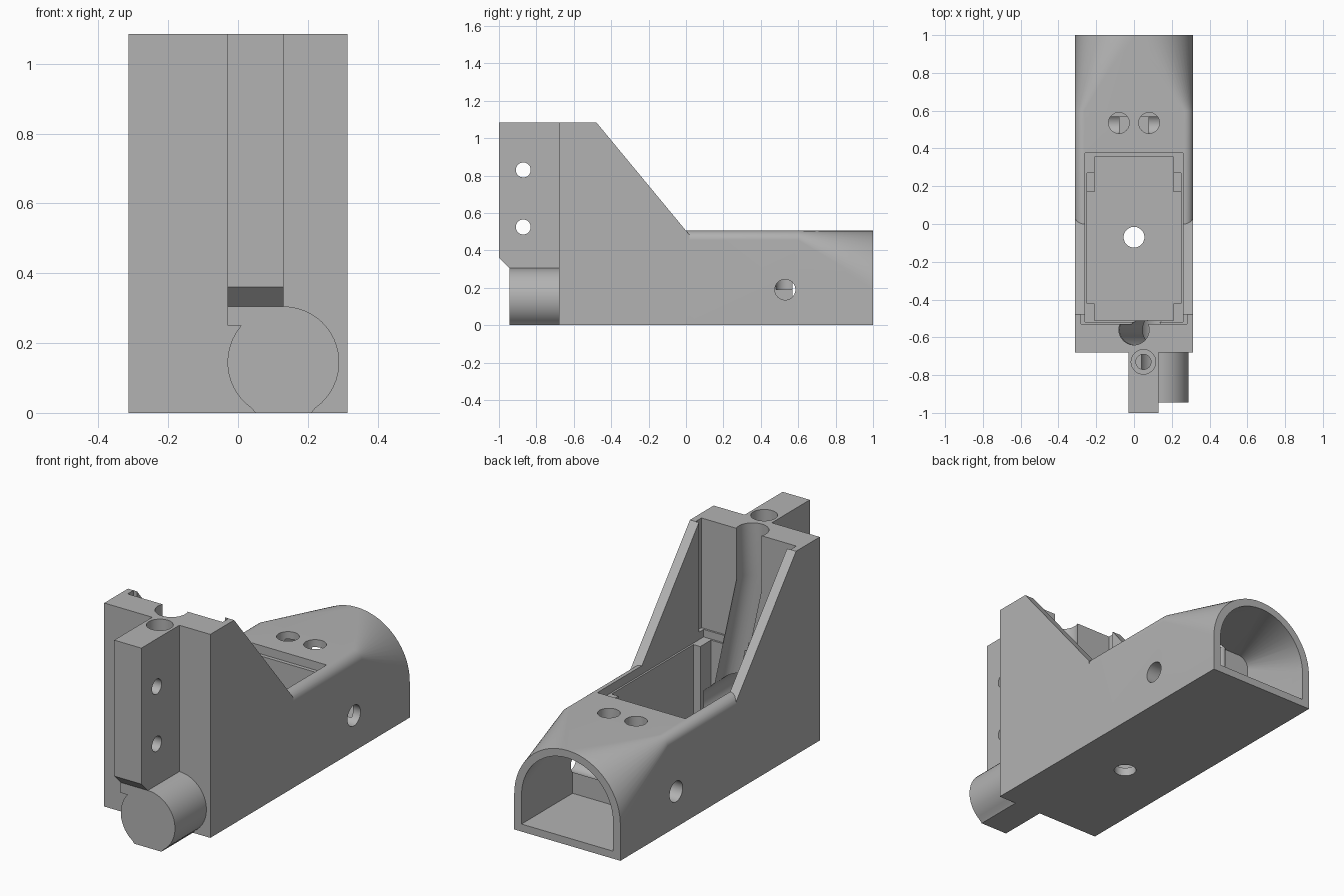
import bpy, bmesh, math
from mathutils import Vector

if "Cube" in bpy.data.objects:
    bpy.data.objects.remove(bpy.data.objects["Cube"])

grey = bpy.data.materials.new("light grey")
grey.diffuse_color = (0.45, 0.45, 0.45, 1)
grey.use_nodes = True
grey.node_tree.nodes["Principled BSDF"].inputs["Base Color"].default_value = grey.diffuse_color


def make(name, bm):
    bmesh.ops.recalc_face_normals(bm, faces=bm.faces)
    me = bpy.data.meshes.new(name)
    bm.to_mesh(me)
    bm.free()
    me.materials.append(grey)
    ob = bpy.data.objects.new(name, me)
    bpy.context.collection.objects.link(ob)
    return ob


def loft(name, rings):
    bm = bmesh.new()
    vs = [[bm.verts.new(p) for p in r] for r in rings]
    n = len(vs[0])
    for a, b in zip(vs, vs[1:]):
        for i in range(n):
            j = (i + 1) % n
            bm.faces.new((a[i], a[j], b[j], b[i]))
    bm.faces.new(vs[0])
    bm.faces.new(vs[-1])
    return make(name, bm)


def box(name, x0, x1, y0, y1, z0, z1):
    ring = [(x0, y0), (x1, y0), (x1, y1), (x0, y1)]
    return loft(name, [[(x, y, z) for x, y in ring] for z in (z0, z1)])


def side_prism(name, profile, x0, x1):
    return loft(name, [[(x, y, z) for y, z in profile] for x in (x0, x1)])


def rod(name, a, b, r, n=40):
    a, b = Vector(a), Vector(b)
    q = (b - a).to_track_quat('Z', 'Y')
    ring = [q @ Vector((r * math.cos(2 * math.pi * i / n), r * math.sin(2 * math.pi * i / n), 0))
            for i in range(n)]
    return loft(name, [[c + p for p in ring] for c in (a, b)])


def arch(y, w, z0, z1, r, n=14):
    """Flat-bottomed section with two rounded top corners."""
    pts = [(-w, y, z0), (w, y, z0)]
    for cx, start in ((w - r, 0), (r - w, 90)):
        for i in range(n + 1):
            t = math.radians(start + 90 * i / n)
            pts.append((cx + r * math.cos(t), y, z1 - r + r * math.sin(t)))
    return pts


def combine(target, parts, op):
    bpy.context.view_layer.objects.active = target
    for p in parts:
        m = target.modifiers.new(op, 'BOOLEAN')
        m.operation, m.object, m.solver = op, p, 'EXACT'
        bpy.ops.object.modifier_apply(modifier=m.name)
        bpy.data.objects.remove(p)


# Upright front half with sloping side walls
body = side_prism("housing", [(-.68, 0), (.02, 0), (.02, .481), (-.48, 1.085), (-.68, 1.085)],
                  -.313, .313)
# Low rear half blending into a round-topped nose
rear = loft("rear_nose", [arch(0, .313, 0, .505, .05), arch(.6, .313, 0, .505, .05),
                          arch(1, .313, 0, .505, .3128)])
# Front mounting rail and the round boss under it
rail = side_prism("rail", [(-1, .36), (-.945, .305), (-.945, .2), (-.66, .2), (-.66, 1.085), (-1, 1.085)],
                  -.03, .13)
ring = [(.05, 0), (.21, 0)]
for i in range(41):
    t = math.radians(-55 + 290 * i / 40)
    ring.append((.13 + .16 * math.cos(t), .145 + .16 * math.sin(t)))
boss = loft("boss", [[(x, y, z) for x, z in ring] for y in (-.945, -.66)])
# Keep the rail underside inside the boss outline
combine(rail, [box("trim", -.1, .2, -1.1, -.5, .1, .25)], 'DIFFERENCE')
combine(body, [rear, rail, boss], 'UNION')

cuts = [
    # Lid rebate, tower interior and side slots
    box("interior", -.26, .26, -.52, .375, .46, 1.3),
    box("slots", -.28, .28, -.53, -.48, .5, 1.3),
    # Pocket with corner posts
    box("pocket", -.25, .25, -.42, .17, .045, .6),
    box("pocket_ends", -.21, .21, -.51, .355, .045, .6),
    box("pocket_notch", -.25, .25, .1, .27, .25, .6),
    # Nose chamber
    loft("chamber", [arch(.57, .27, .04, .465, .06), arch(1.0, .27, .04, .465, .2698),
                     arch(1.1, .27, .04, .465, .2698)]),
    # Cable channel running down the front wall into the boss
    rod("channel", (0, -.56, .78), (0, -.56, 1.3), .08),
    rod("channel_slant", (0, -.56, .80), (.13, -.56, .2), .08),
    rod("boss_bore", (.13, -.88, .155), (.13, -.45, .155), .1),
    # Stepped vertical hole
    rod("counterbore", (.05, -.73, .95), (.05, -.73, 1.3), .065),
    rod("bolt_hole", (.05, -.73, .2), (.05, -.73, 1.0), .04),
    # Floor hole
    rod("floor_hole", (0, -.07, -.1), (0, -.07, .2), .055),
]
# Cross holes through the rail
for z in (.83, .525):
    cuts.append(rod("rail_hole", (-.3, -.87, z), (.3, -.87, z), .04))
# Paired top and side holes at the nose
for s in (-1, 1):
    cuts.append(rod("top_hole", (s * .08, .535, .19), (s * .08, .535, .7), .055))
    cuts.append(rod("side_hole", (s * .08, .53, .19), (s * .5, .53, .19), .055))
combine(body, cuts, 'DIFFERENCE')

bpy.ops.object.select_all(action='DESELECT')
body.select_set(True)
bpy.context.view_layer.objects.active = body
bpy.ops.object.shade_smooth_by_angle(angle=math.radians(25))
